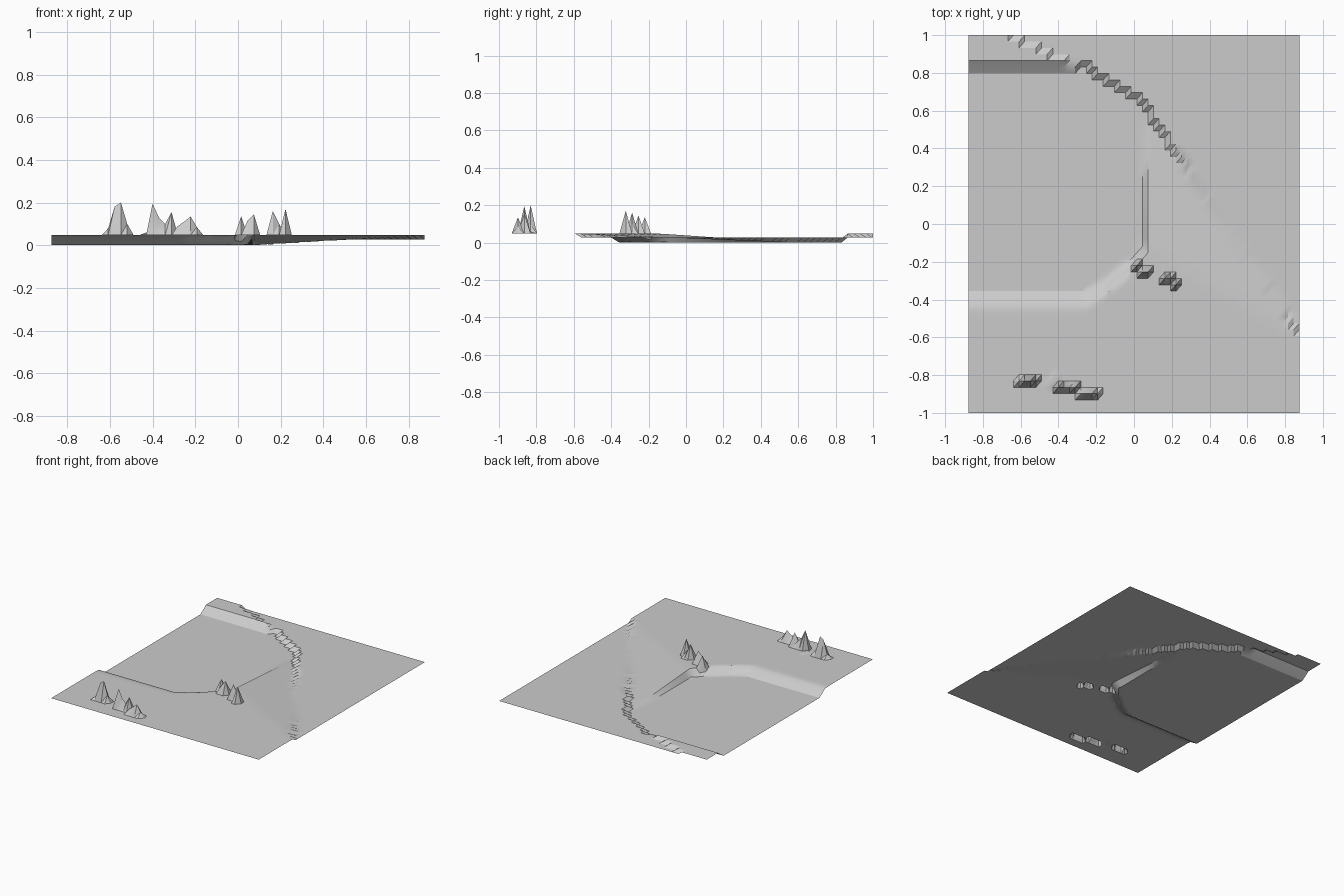
import bpy, bmesh, math

cube = bpy.data.objects.get("Cube")
if cube:
    bpy.data.objects.remove(cube, do_unlink=True)

CELLS = 59
WIDTH, DEPTH = 1.75, 2.0
HIGH, MID = 0.048, 0.027


def interp(points, x):
    """Piecewise linear height of a boundary line at x."""
    for (x0, y0), (x1, y1) in zip(points, points[1:]):
        if x <= x1:
            return y0 + (y1 - y0) * (x - x0) / (x1 - x0)
    return points[-1][1]


def clamp(v):
    return max(0.0, min(1.0, v))


# Boundary lines between the terraces
south_bank = [(-0.88, -0.43), (-0.25, -0.43), (-0.15, -0.37), (0.03, -0.22), (0.06, -0.14)]
ne_edge = [(-0.88, 1.12), (-0.66, 1.0), (-0.35, 0.86), (-0.25, 0.83),
           (0.05, 0.65), (0.1, 0.56), (0.88, -0.59)]
ramp_top = [(-0.88, -0.13), (0.06, -0.13), (0.88, -0.59)]


def terrain(x, y):
    if y > interp(ne_edge, x):                     # north-east terrace
        return MID
    if x > 0.06:                                   # ramp falling from the front plateau
        return HIGH * clamp(1 - (y - interp(ramp_top, x)) / 0.7)
    front = 1 - clamp((y - interp(south_bank, x)) / 0.07)
    back = clamp((y - 0.80) / 0.065) if x < -0.3 else 0
    return HIGH * max(front, back)                 # valley between two banks


# Rocky spikes: column, row, height
spikes = [(9, 5, 0.08), (10, 5, 0.18), (11, 5, 0.2), (12, 5, 0.1),
          (15, 5, 0.06), (16, 4, 0.195), (17, 4, 0.13), (18, 4, 0.1), (19, 4, 0.155),
          (20, 3, 0.09), (21, 3, 0.11), (22, 3, 0.135), (23, 3, 0.085),
          (30, 23, 0.135), (31, 22, 0.115), (32, 22, 0.145),
          (35, 21, 0.16), (36, 21, 0.1), (37, 20, 0.17)]
peaks = {(i, j): z for i, j, z in spikes}

# Ground sheet
bm = bmesh.new()
grid = []
for j in range(CELLS + 1):
    row = []
    for i in range(CELLS + 1):
        x = WIDTH * (i / CELLS - 0.5)
        y = DEPTH * (j / CELLS - 0.5)
        row.append(bm.verts.new((x, y, peaks.get((i, j), terrain(x, y)))))
    grid.append(row)
for j in range(CELLS):
    for i in range(CELLS):
        a, b = grid[j][i], grid[j][i + 1]
        c, d = grid[j + 1][i + 1], grid[j + 1][i]
        bm.faces.new((a, b, c))
        bm.faces.new((a, c, d))

mesh = bpy.data.meshes.new("terrain")
bm.to_mesh(mesh)
bm.free()

# Plain grey ground
grey = bpy.data.materials.new("ground_grey")
grey.use_nodes = True
grey.diffuse_color = (0.6, 0.6, 0.6, 1)
grey.node_tree.nodes["Principled BSDF"].inputs["Base Color"].default_value = (0.6, 0.6, 0.6, 1)
mesh.materials.append(grey)

ground = bpy.data.objects.new("terrain", mesh)
bpy.context.collection.objects.link(ground)
bpy.context.view_layer.objects.active = ground
ground.select_set(True)
bpy.ops.object.shade_smooth_by_angle(angle=math.radians(30))
